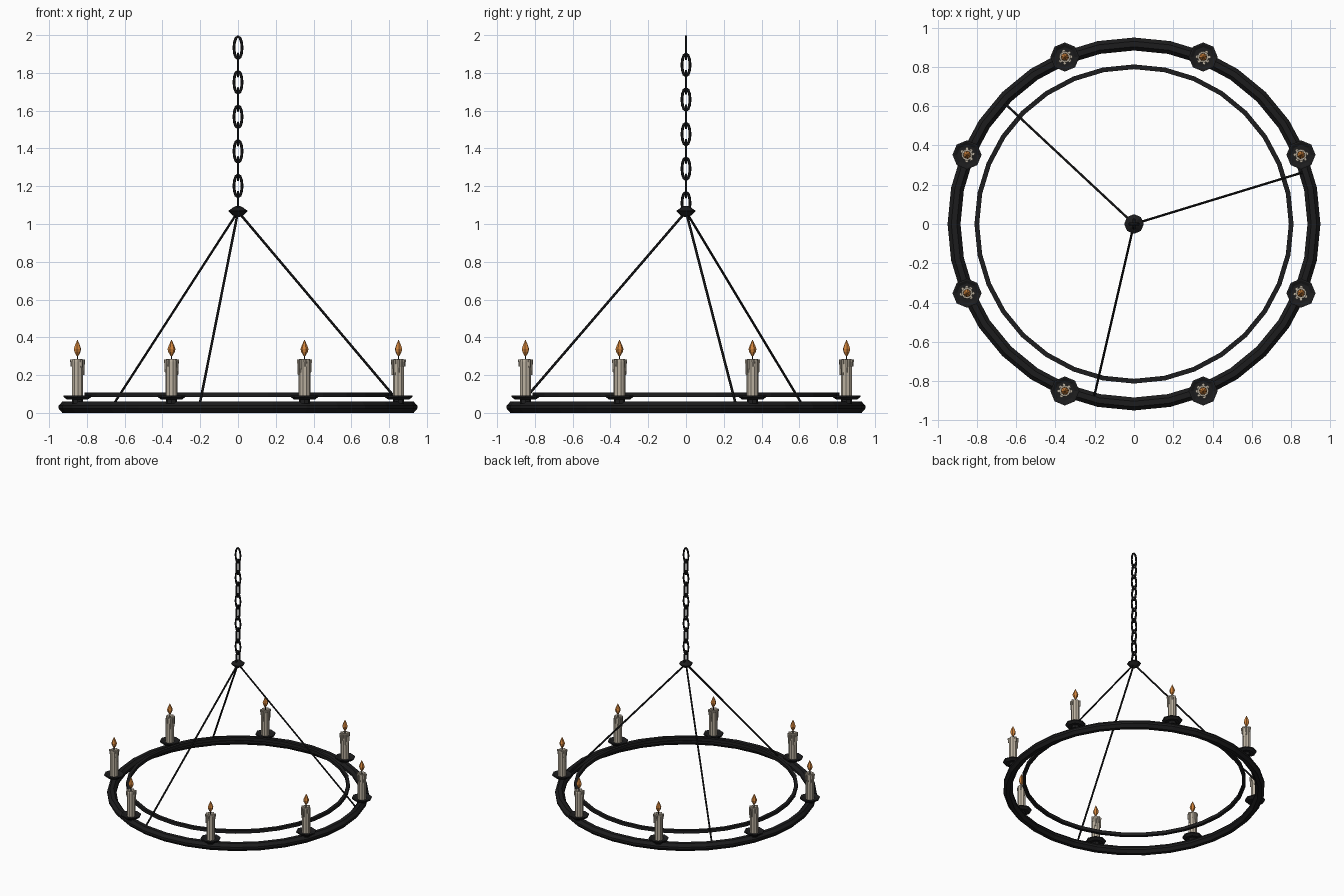
import bpy, bmesh, math
from math import sin, cos, pi, radians
from mathutils import Vector, Matrix

cube = bpy.data.objects.get("Cube")
if cube:
    bpy.data.objects.remove(cube)


def material(name, rgb, rough=0.7):
    m = bpy.data.materials.new(name)
    m.use_nodes = True
    m.diffuse_color = (*rgb, 1)
    b = m.node_tree.nodes["Principled BSDF"]
    b.inputs["Base Color"].default_value = (*rgb, 1)
    b.inputs["Roughness"].default_value = rough
    return m


IRON = material("black iron", (0.0118, 0.0118, 0.0125))
WAX = material("candle wax", (0.50, 0.44, 0.35))
FLAME = material("flame orange", (0.64, 0.23, 0.045))


def finish(name, bm, mat, loc=(0, 0, 0), turn=0):
    bmesh.ops.recalc_face_normals(bm, faces=bm.faces)
    me = bpy.data.meshes.new(name)
    bm.to_mesh(me)
    bm.free()
    me.materials.append(mat)
    ob = bpy.data.objects.new(name, me)
    ob.location = loc
    ob.rotation_euler.z = turn
    bpy.context.collection.objects.link(ob)
    return ob


def sweep(bm, rings, closed):
    """Bridge rows of points; close the rows into a loop or cap the ends."""
    rows = [[bm.verts.new(p) for p in ring] for ring in rings]
    n = len(rows[0])
    for i in range(len(rows) if closed else len(rows) - 1):
        a, b = rows[i], rows[(i + 1) % len(rows)]
        for j in range(n):
            k = (j + 1) % n
            bm.faces.new((a[j], a[k], b[k], b[j]))
    if not closed:
        bm.faces.new(rows[0])
        bm.faces.new(rows[-1])


def lathe(name, profile, sides, mat, closed=False, loc=(0, 0, 0), turn=0):
    bm = bmesh.new()
    angles = [2 * pi * i / sides for i in range(sides)]
    sweep(bm, [[(r * cos(a), r * sin(a), z) for a in angles] for r, z in profile], closed)
    return finish(name, bm, mat, loc, turn)


def rod(name, start, end, radius):
    a, b = Vector(start), Vector(end)
    d = b - a
    bm = bmesh.new()
    bmesh.ops.create_cone(bm, cap_ends=True, segments=6, radius1=radius, radius2=radius,
                          depth=d.length, matrix=Matrix.Translation((a + b) / 2)
                          @ d.to_track_quat('Z', 'Y').to_matrix().to_4x4())
    return finish(name, bm, IRON)


def chain_link(name, z, turn):
    wire, wide, tall = 0.0075, 0.0215, 0.059
    bm = bmesh.new()
    rings = []
    for i in range(12):
        a = 2 * pi * i / 12
        centre = Vector((wide * cos(a), 0, tall * sin(a)))
        out = Vector((cos(a) / wide, 0, sin(a) / tall)).normalized()
        rings.append([centre + wire * (out * cos(t) + Vector((0, sin(t), 0)))
                      for t in (2 * pi * j / 6 for j in range(6))])
    sweep(bm, rings, True)
    return finish(name, bm, IRON, (0, 0, z), turn)


# Main hoop with a bevelled section, and the thin inner hoop above it
lathe("outer_ring", [(0.93, 0), (0.949, 0.022), (0.949, 0.038), (0.93, 0.06),
                     (0.902, 0.06), (0.883, 0.038), (0.883, 0.022), (0.902, 0)],
      32, IRON, closed=True)
lathe("inner_ring", [(0.812, 0.084), (0.812, 0.109), (0.788, 0.109), (0.788, 0.084)],
      32, IRON, closed=True)

# Hub and three hanging rods
lathe("hub", [(0.008, 1.036), (0.028, 1.046), (0.05, 1.067), (0.05, 1.071),
              (0.022, 1.09), (0.008, 1.096)], 8, IRON)
for i, deg in enumerate((17, 137, 257)):
    a = radians(deg)
    rod(f"hanging_rod_{i + 1}", (0, 0, 1.066), (0.897 * cos(a), 0.897 * sin(a), 0.05), 0.0068)

# Chain of alternating links
for i in range(10):
    chain_link(f"chain_link_{i + 1}", 1.9335 - 0.0915 * i, (i % 2) * pi / 2)

# Wax runs: direction in degrees and height of the lower end
RUNS = ((-150, 0.235), (-110, 0.2), (-68, 0.215), (-12, 0.245), (110, 0.24), (157, 0.2))

# Eight candles, each with tray, wax, drips, wick and flame
for i in range(8):
    a = pi / 8 + i * pi / 4
    loc = (0.92 * cos(a), 0.92 * sin(a), 0)
    n = i + 1
    lathe(f"tray_foot_{n}", [(0.03, 0.05), (0.03, 0.075)], 8, IRON, loc=loc)
    lathe(f"tray_{n}", [(0.054, 0.07), (0.074, 0.084), (0.074, 0.091), (0.066, 0.091),
                        (0.05, 0.082), (0.01, 0.082)], 8, IRON, loc=loc)
    lathe(f"candle_{n}", [(0.031, 0.08), (0.031, 0.272), (0.028, 0.285), (0.02, 0.285),
                          (0.012, 0.279)], 10, WAX, loc=loc, turn=a)
    # Runs of wax hanging from the rim, of differing lengths
    bm = bmesh.new()
    for deg, low in RUNS:
        t = radians(deg)
        bmesh.ops.create_cone(bm, cap_ends=True, segments=6, radius1=0.005, radius2=0.009,
                              depth=0.282 - low, matrix=Matrix.Translation(
                                  (0.031 * cos(t), 0.031 * sin(t), (0.282 + low) / 2)))
    finish(f"wax_drips_{n}", bm, WAX, loc, a)
    lathe(f"wick_{n}", [(0.004, 0.27), (0.003, 0.31)], 5, IRON, loc=loc)
    lathe(f"flame_{n}", [(0.005, 0.301), (0.017, 0.322), (0.021, 0.338), (0.014, 0.358),
                         (0.001, 0.387)], 6, FLAME, loc=loc, turn=a)
